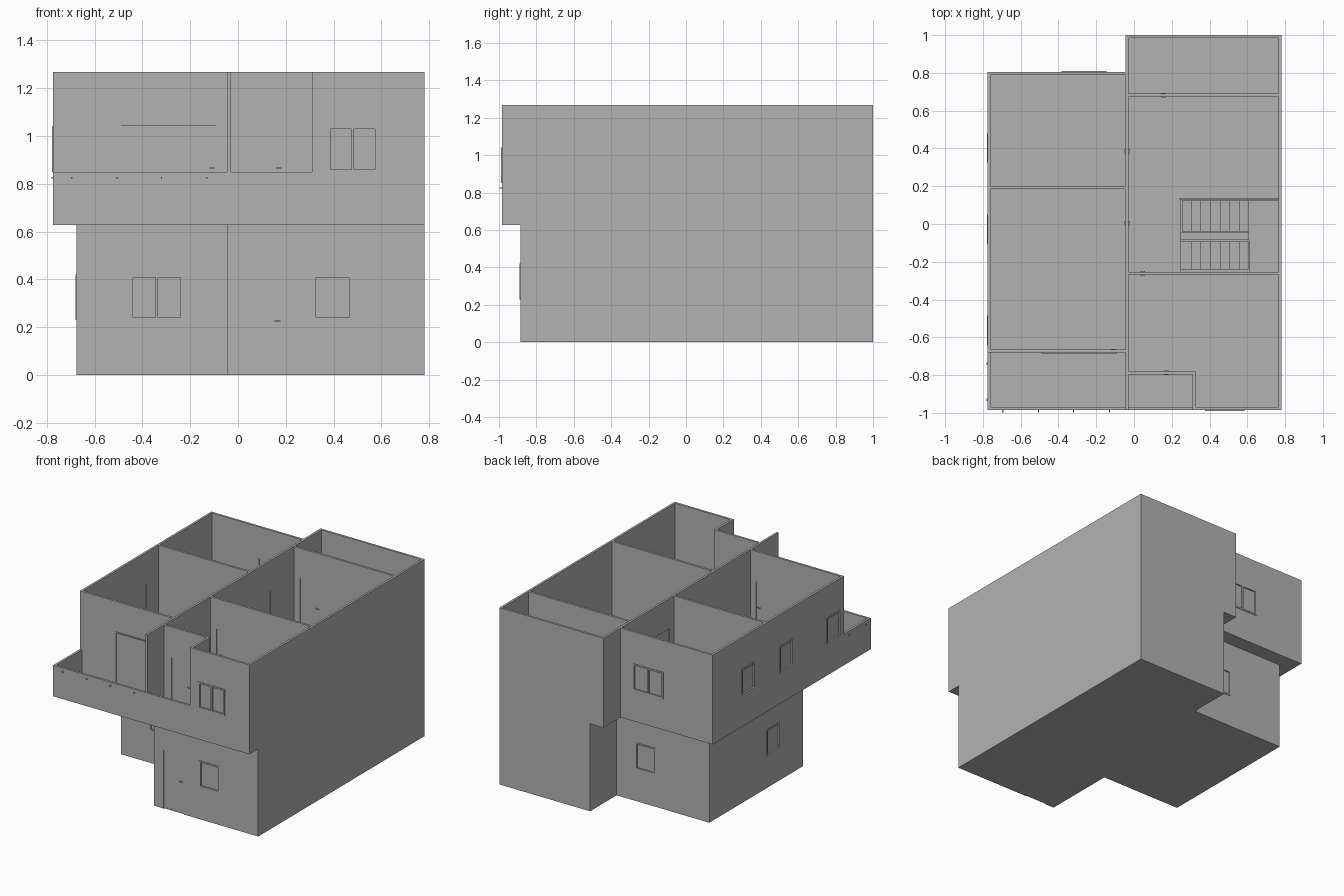
import bpy
import bmesh
from mathutils import Vector

cube = bpy.data.objects.get("Cube")
if cube:
    bpy.data.objects.remove(cube, do_unlink=True)

T = 0.016                              # wall thickness
MID, FLOOR, TOP = 0.627, 0.64, 1.267   # storey break, upper floor, wall top
SILL, RAIL = 0.85, 0.85                # upper window sill, parapet top

grey = bpy.data.materials.new("plain grey")
grey.use_nodes = True
grey.diffuse_color = (0.45, 0.45, 0.45, 1)
grey.node_tree.nodes["Principled BSDF"].inputs["Base Color"].default_value = (0.45, 0.45, 0.45, 1)


def finish(name, bm):
    bmesh.ops.recalc_face_normals(bm, faces=bm.faces)
    mesh = bpy.data.meshes.new(name)
    bm.to_mesh(mesh)
    bm.free()
    mesh.materials.append(grey)
    obj = bpy.data.objects.new(name, mesh)
    bpy.context.collection.objects.link(obj)
    return obj


def panel(name, axis, pos, rect, holes=(), thick=T):
    """Slab across one axis; rect and holes are (u0, u1, v0, v1) in the other two."""
    place = {"x": lambda u, v: (pos, u, v),
             "y": lambda u, v: (u, pos, v),
             "z": lambda u, v: (u, v, pos)}[axis]
    rects = [rect, *holes]
    us = sorted({u for r in rects for u in r[:2]})
    vs = sorted({v for r in rects for v in r[2:]})
    bm = bmesh.new()
    corner = {}

    def vert(u, v):
        if (u, v) not in corner:
            corner[u, v] = bm.verts.new(place(u, v))
        return corner[u, v]

    for a, b in zip(us, us[1:]):
        for c, d in zip(vs, vs[1:]):
            u, v = (a + b) / 2, (c + d) / 2
            if not any(h[0] < u < h[1] and h[2] < v < h[3] for h in holes):
                bm.faces.new([vert(a, c), vert(b, c), vert(b, d), vert(a, d)])
    new = bmesh.ops.extrude_face_region(bm, geom=bm.faces[:])["geom"]
    shift = Vector([thick if axis == k else 0 for k in "xyz"])
    bmesh.ops.translate(bm, vec=shift, verts=[g for g in new if isinstance(g, bmesh.types.BMVert)])
    bmesh.ops.dissolve_limit(bm, angle_limit=0.01, verts=bm.verts[:], edges=bm.edges[:])
    return finish(name, bm)


def box(name, x0, x1, y0, y1, z0, z1):
    return panel(name, "z", z0, (x0, x1, y0, y1), thick=z1 - z0)


def window(name, axis, pos, rect, panes=1, out=-1):
    """Frame standing slightly proud of the outer face, with recessed panes."""
    u0, u1, v0, v1 = rect
    w = 0.011
    step = (u1 - u0 - w) / panes
    glass = [(u0 + i * step + w, u0 + (i + 1) * step, v0 + w, v1 - w) for i in range(panes)]
    panel(name + "_frame", axis, pos + out * 0.004, rect, glass, T)
    panel(name + "_pane", axis, pos + T / 2, (u0 + w / 2, u1 - w / 2, v0 + w / 2, v1 - w / 2), thick=0.003)


def door(name, axis, pos, rect, grip):
    """Thin leaf set in the wall opening, with a lever on both sides."""
    panel(name + "_leaf", axis, pos + 0.006, rect, thick=0.005)
    z = rect[2] + 0.225
    panel(name + "_handle", axis, pos - 0.004, (grip - 0.012, grip + 0.012, z, z + 0.004), thick=T + 0.008)


# Openings
low_z, high_z = (0.23, 0.42), (SILL, 1.04)
w_low_left, w_low_right = (-0.45, -0.23, *low_z), (0.315, 0.475, *low_z)
w_low_side, w_low_back = (-0.1, 0.055, *low_z), (-0.25, -0.09, *low_z)
w_high_front, w_high_back = (0.375, 0.585, *high_z), (-0.385, -0.145, *high_z)
w_high_side = [(y, y + 0.155, *high_z) for y in (-0.64, -0.105, 0.325)]
d_front = (0.03, 0.19, 0, 0.42)
d_balcony = (0.03, 0.19, FLOOR, 1.05)
d_wide = (-0.49, -0.09, FLOOR, 1.05)
d_rooms = (0.02, 0.18, FLOOR, 1.05)
d_mid = [(-0.13, 0.03, FLOOR, 1.05), (0.25, 0.41, FLOOR, 1.05)]

# Walls running through both storeys
panel("left_party_wall", "x", 0.78 - T, (-0.985, 1, 0, TOP), [(-0.985, -0.885, 0, MID)])
panel("back_wall", "y", 1 - T, (-0.045, 0.78 - T, 0, TOP), [(-0.045, 0.06, 0, MID)])

# Ground storey
panel("lower_front_wall", "y", -0.885, (-0.045, 0.78 - T, 0, MID), [d_front, w_low_right])
panel("lower_porch_side_wall", "x", -0.045, (-0.885 + T, -0.36, 0, MID))
panel("lower_set_back_wall", "y", -0.36, (-0.675, -0.029, 0, MID), [w_low_left])
panel("lower_right_wall", "x", -0.675, (-0.36 + T, 0.7, 0, MID), [w_low_side])
panel("lower_back_wall", "y", 0.7 - T, (-0.675 + T, 0.06 + T, 0, MID), [w_low_back])
panel("lower_back_side_wall", "x", 0.06, (0.7, 1 - T, 0, MID))
panel("ground_floor", "z", 0, (-0.67, 0.77, -0.88, 0.99),
      [(-0.67, -0.04, -0.88, -0.35), (-0.67, 0.065, 0.69, 0.99)], 0.01)

# Upper storey outer walls, with the balcony parapets stepped down
panel("upper_right_wall", "x", -0.775, (-0.985, 0.805, MID, TOP),
      [(-0.985, -0.68, RAIL, TOP), *w_high_side])
panel("upper_right_back_wall", "y", 0.805 - T, (-0.775 + T, -0.045, MID, TOP), [w_high_back])
panel("upper_front_wall", "y", -0.985, (-0.029, 0.78 - T, MID, TOP),
      [(-0.029, 0.31, RAIL, TOP), w_high_front])
panel("right_balcony_parapet", "y", -0.985, (-0.775 + T, -0.045, MID, RAIL))
panel("upper_floor", "z", MID, (-0.775 + T, 0.78 - T, -0.985 + T, 1 - T),
      [(-0.775 + T, -0.04, 0.805 - T, 1 - T), (0.25, 0.78 - T, -0.254, 0.13)], FLOOR - MID)

# Upper storey inner walls
panel("middle_wall", "x", -0.045, (-0.985, 1 - T, MID, TOP), d_mid)
panel("right_rooms_wall", "y", 0.186, (-0.775 + T, -0.045, FLOOR, TOP))
panel("right_balcony_wall", "y", -0.681, (-0.775 + T, -0.045, FLOOR, TOP), [d_wide])
panel("back_room_wall", "y", 0.674, (-0.029, 0.78 - T, FLOOR, TOP), [d_rooms])
panel("front_room_wall", "y", -0.27, (-0.029, 0.78 - T, FLOOR, TOP), [d_rooms])
panel("small_balcony_wall", "y", -0.796, (-0.029, 0.31, FLOOR, TOP), [d_balcony])
panel("small_balcony_side_wall", "x", 0.31, (-0.985 + T, -0.78, FLOOR, TOP))

# Windows
window("lower_left_window", "y", -0.885, w_low_right)
window("lower_set_back_window", "y", -0.36, w_low_left, 2)
window("lower_side_window", "x", -0.675, w_low_side)
window("lower_back_window", "y", 0.7 - T, w_low_back, out=1)
window("upper_front_window", "y", -0.985, w_high_front, 2)
window("upper_back_window", "y", 0.805 - T, w_high_back, 2, 1)
for i, r in enumerate(w_high_side):
    window(f"upper_side_window_{i + 1}", "x", -0.775, r)

# Doors
door("front_door", "y", -0.885, d_front, 0.165)
door("small_balcony_door", "y", -0.796, d_balcony, 0.17)
door("wide_balcony_door", "y", -0.681, d_wide, -0.11)
panel("wide_door_head", "y", -0.686, (-0.49, -0.09, 1.042, 1.05), thick=0.01)
door("front_room_door", "y", -0.27, d_rooms, 0.045)
door("back_room_door", "y", 0.674, d_rooms, 0.155)
for i, r in enumerate(d_mid):
    door(f"middle_door_{i + 1}", "x", -0.045, r, r[1] - 0.025)

# Stairs: two flights around a central wall, with a half landing
STEPS, RUN = 7, 0.051
RISE = FLOOR / (2 * STEPS + 1)
for i in range(STEPS):
    x = 0.25 + i * RUN
    box(f"lower_step_{i + 1}", x, x + RUN, -0.24, -0.09, 0.01, (i + 1) * RISE)
    x = 0.61 - i * RUN
    z = (STEPS + 1 + i) * RISE
    box(f"upper_step_{i + 1}", x - RUN, x, -0.04, 0.125, z - RISE, z + RISE * 0.5)
box("stair_landing", 0.61, 0.78 - T, -0.254, 0.125, STEPS * RISE - 0.03, STEPS * RISE)
box("stair_centre_wall", 0.245, 0.61, -0.085, -0.045, 0.01, 0.78)
box("stair_guard", 0.24, 0.78 - T, 0.13, 0.138, FLOOR, 0.78)

# Small drain spouts along the balcony parapet
spouts = [(x, -0.991, 0.825) for x in (-0.695, -0.505, -0.32, -0.13)]
spouts += [(-0.778, y, 0.825) for y in (-0.93, -0.74)]
for i, (x, y, z) in enumerate(spouts):
    box(f"drain_spout_{i + 1}", x - 0.003, x + 0.003, y - 0.006, y + 0.006, z - 0.003, z + 0.003)
